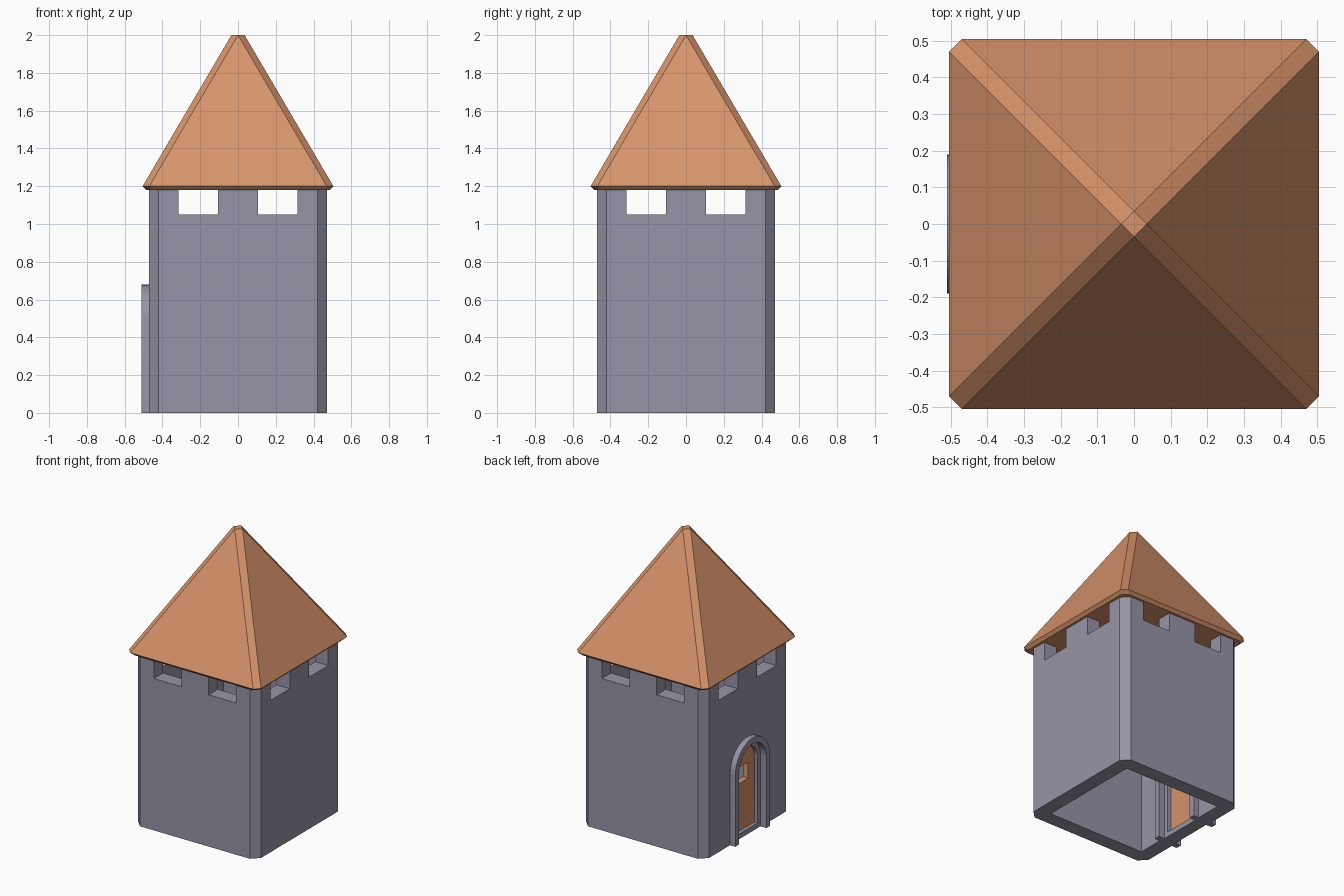
import bpy, bmesh, math

if "Cube" in bpy.data.objects:
    bpy.data.objects.remove(bpy.data.objects["Cube"])

def material(name, rgb):
    m = bpy.data.materials.new(name)
    m.diffuse_color = (*rgb, 1)
    m.use_nodes = True
    m.node_tree.nodes["Principled BSDF"].inputs["Base Color"].default_value = m.diffuse_color
    return m

STONE = material("stone", (0.31, 0.30, 0.38))
TILE = material("orange", (0.67, 0.29, 0.145))

def loft(name, rings, mat=None):
    """Closed solid through rings that all have the same number of points."""
    bm = bmesh.new()
    rows = [[bm.verts.new(p) for p in r] for r in rings]
    n = len(rows[0])
    for a, b in zip(rows, rows[1:]):
        for i in range(n):
            j = (i + 1) % n
            bm.faces.new((a[i], a[j], b[j], b[i]))
    bm.faces.new(rows[0][::-1])
    bm.faces.new(rows[-1])
    bmesh.ops.remove_doubles(bm, verts=bm.verts, dist=1e-5)
    bmesh.ops.recalc_face_normals(bm, faces=bm.faces)
    me = bpy.data.meshes.new(name)
    bm.to_mesh(me)
    bm.free()
    ob = bpy.data.objects.new(name, me)
    bpy.context.collection.objects.link(ob)
    if mat:
        me.materials.append(mat)
    return ob

def octagon(h, c, z):
    """Square of half width h with corners cut back to c."""
    return [(h, -c, z), (h, c, z), (c, h, z), (-c, h, z),
            (-h, c, z), (-h, -c, z), (-c, -h, z), (c, -h, z)]

def box(name, x0, x1, y0, y1, z0, z1, mat=None):
    return loft(name, [[(x0, y0, z), (x1, y0, z), (x1, y1, z), (x0, y1, z)] for z in (z0, z1)], mat)

SPRING, SEG = 0.49, 16

def arch(r, z0):
    """Round-topped outline as (y, z) points."""
    curve = [(r * math.cos(math.pi * i / SEG), SPRING + r * math.sin(math.pi * i / SEG))
             for i in range(SEG + 1)]
    return [(r, z0)] + curve + [(-r, z0)]

def extrude_x(name, outline, x0, x1, mat=None):
    return loft(name, [[(x, y, z) for y, z in outline] for x in (x0, x1)], mat)

def activate(ob):
    bpy.ops.object.select_all(action='DESELECT')
    ob.select_set(True)
    bpy.context.view_layer.objects.active = ob

def cut(ob, cutter):
    cutter.hide_render = True
    m = ob.modifiers.new("cut", 'BOOLEAN')
    m.operation, m.solver, m.object = 'DIFFERENCE', 'EXACT', cutter
    activate(ob)
    bpy.ops.object.modifier_apply(modifier=m.name)
    bpy.data.objects.remove(cutter)

# Hollow tower walls with chamfered corners, battlements and a doorway
walls = loft("tower_walls", [octagon(0.47, 0.42, 0), octagon(0.47, 0.42, 1.18)], STONE)
cut(walls, box("hollow", -0.37, 0.37, -0.37, 0.37, -0.1, 1.3))
for a in (-0.315, 0.105):
    cut(walls, box("gap_x", -1, 1, a, a + 0.21, 1.05, 1.3))
    cut(walls, box("gap_y", a, a + 0.21, -1, 1, 1.05, 1.3))
cut(walls, extrude_x("doorway", arch(0.17, -0.1), -0.6, -0.3))

# Pyramid roof with chamfered ridges and a small diamond tip
loft("roof", [octagon(0.485, 0.45, 1.18), octagon(0.505, 0.47, 1.2), octagon(0.035, 0, 2.0)], TILE)

# Outer door surround, standing proud of the wall inside and out
surround = extrude_x("door_surround", arch(0.19, 0) + arch(0.15, 0)[::-1], -0.51, -0.33, STONE)

# Inner stepped frame with a sill
frame = extrude_x("door_frame", arch(0.15, 0), -0.465, -0.375, STONE)
cut(frame, extrude_x("frame_hole", arch(0.118, 0.035), -0.6, -0.3))

# Wooden door with a square window
door = extrude_x("door", arch(0.118, 0.035), -0.44, -0.40, TILE)
cut(door, box("window", -0.6, -0.3, -0.05, 0.05, 0.365, 0.475))

for ob in (surround, frame, door):
    activate(ob)
    bpy.ops.object.shade_smooth_by_angle(angle=math.radians(30))
